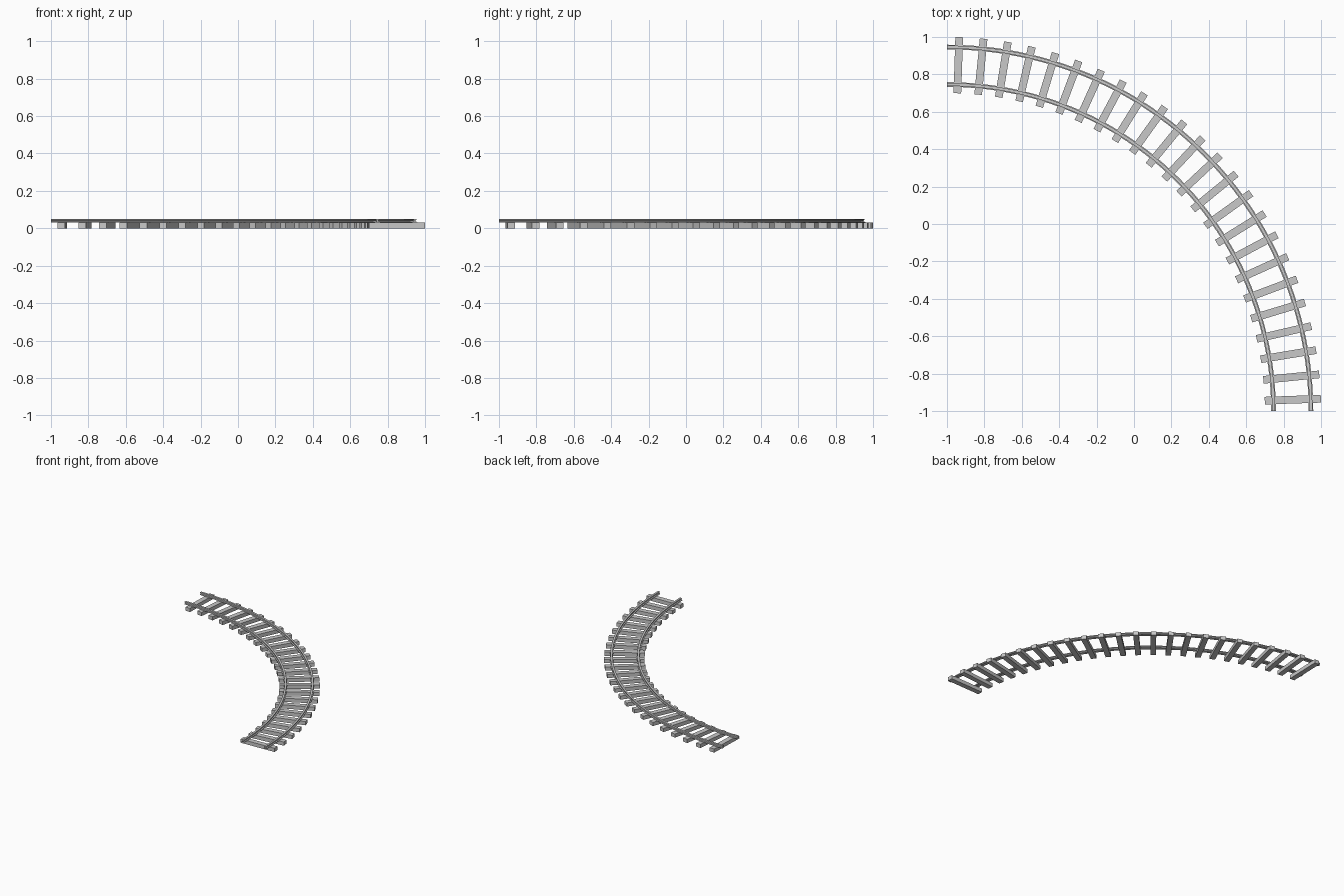
import bpy, bmesh, math
from mathutils import Matrix

if "Cube" in bpy.data.objects:
    bpy.data.objects.remove(bpy.data.objects["Cube"])

CX, CY = -1.0, -1.0          # centre of the quarter-circle bend
TIES, STEPS = 24, 48
TIE_H, TOP = 0.03, 0.05

grey = bpy.data.materials.new("steel grey")
grey.diffuse_color = (0.58, 0.58, 0.58, 1)
grey.use_nodes = True
grey.node_tree.nodes["Principled BSDF"].inputs["Base Color"].default_value = grey.diffuse_color


def finish(name, bm):
    bmesh.ops.recalc_face_normals(bm, faces=bm.faces[:])
    me = bpy.data.meshes.new(name)
    bm.to_mesh(me)
    bm.free()
    me.materials.append(grey)
    ob = bpy.data.objects.new(name, me)
    bpy.context.collection.objects.link(ob)
    return ob


# Sleepers: radial boxes spread evenly around the bend
def sleeper(name, angle):
    bm = bmesh.new()
    m = (Matrix.Translation((CX, CY, 0)) @ Matrix.Rotation(angle, 4, 'Z')
         @ Matrix.Translation((1.85, 0, TIE_H / 2))
         @ Matrix.Diagonal((0.30, 0.041, TIE_H, 1)))
    bmesh.ops.create_cube(bm, size=1, matrix=m)
    finish(name, bm)


for i in range(TIES):
    sleeper(f"sleeper_{i + 1}", math.radians(90) * (i + 0.5) / TIES)

# Rail cross-section: wide foot, thin web, narrower head
half = [(0.0125, TIE_H), (0.0125, 0.034), (0.004, 0.036),
        (0.004, 0.042), (0.008, 0.044), (0.008, TOP)]
section = half + [(-x, z) for x, z in reversed(half)]


# Rails: the section swept around the quarter circle
def rail(name, radius):
    bm = bmesh.new()
    rings = []
    for s in range(STEPS + 1):
        a = math.radians(90) * s / STEPS
        rings.append([bm.verts.new((CX + (radius + x) * math.cos(a),
                                    CY + (radius + x) * math.sin(a), z))
                      for x, z in section])
    n = len(section)
    for r0, r1 in zip(rings, rings[1:]):
        for k in range(n):
            bm.faces.new((r0[k], r0[(k + 1) % n], r1[(k + 1) % n], r1[k]))
    bm.faces.new(rings[0])
    bm.faces.new(rings[-1])
    ob = finish(name, bm)
    bpy.ops.object.select_all(action='DESELECT')
    ob.select_set(True)
    bpy.context.view_layer.objects.active = ob
    bpy.ops.object.shade_smooth_by_angle(angle=math.radians(25))


rail("outer_rail", 1.946)
rail("inner_rail", 1.746)
